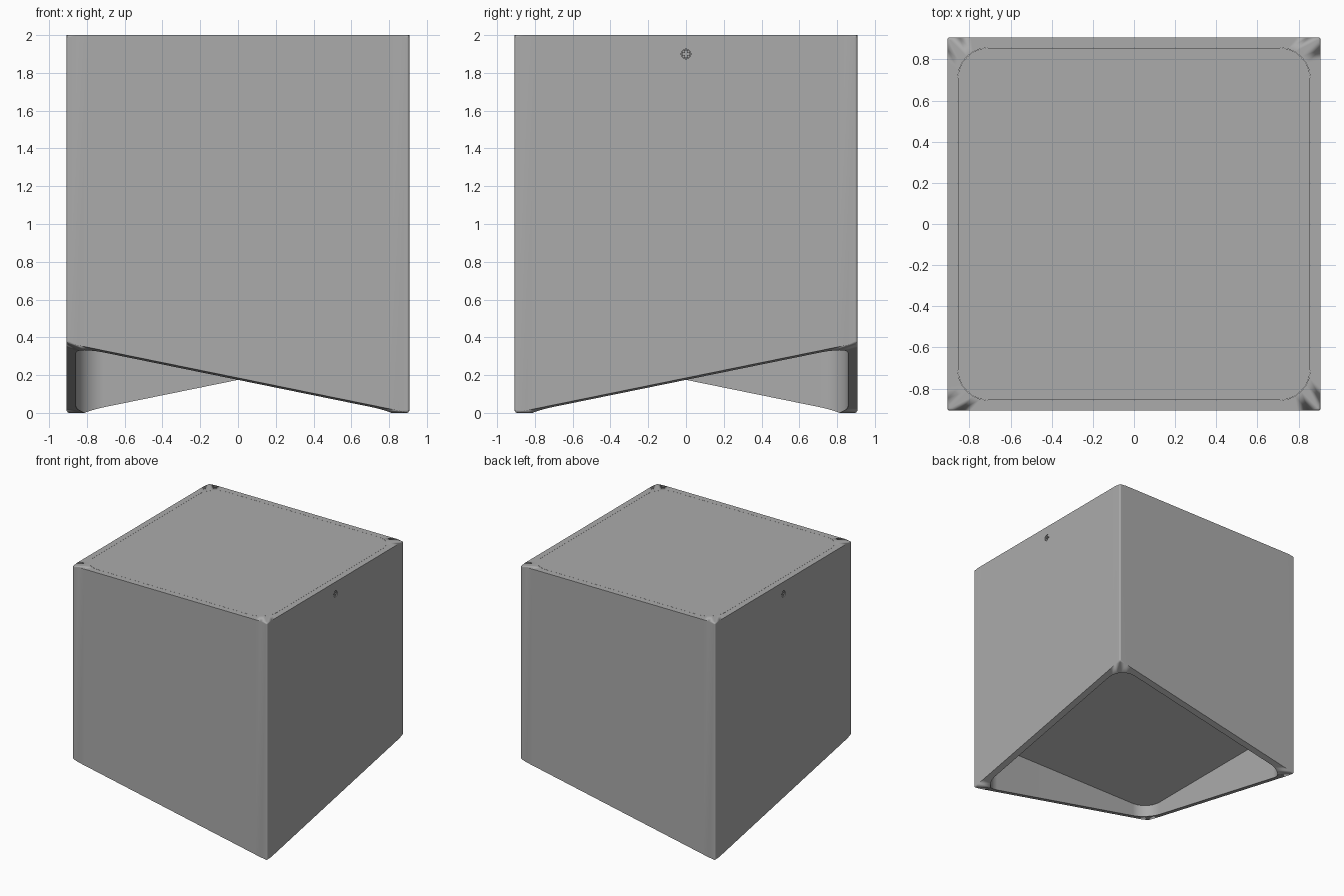
import bpy, bmesh, math
from mathutils import Matrix

if "Cube" in bpy.data.objects:
    bpy.data.objects.remove(bpy.data.objects["Cube"])

HALF, INNER, RADIUS, TOP = 0.907, 0.857, 0.15, 2.0
FLOOR = 0.43         # height of the recessed underside

# Dark grey finish for the sleeve, top panel and screws
dark = bpy.data.materials.new("dark_grey")
dark.diffuse_color = (0.41, 0.41, 0.41, 1)
dark.use_nodes = True
dark.node_tree.nodes["Principled BSDF"].inputs["Base Color"].default_value = dark.diffuse_color


def rounded_square(half, radius, seg=6):
    pts = []
    for k in range(4):
        a0 = k * math.pi / 2
        cx = (half - radius) * (1 if k in (0, 3) else -1)
        cy = (half - radius) * (1 if k in (0, 1) else -1)
        for i in range(seg + 1):
            a = a0 + i * math.pi / 2 / seg
            pts.append((cx + radius * math.cos(a), cy + radius * math.sin(a)))
    return pts


def make(name, bm, mat=None):
    bmesh.ops.recalc_face_normals(bm, faces=bm.faces)
    me = bpy.data.meshes.new(name)
    bm.to_mesh(me)
    bm.free()
    if mat:
        me.materials.append(mat)
    ob = bpy.data.objects.new(name, me)
    bpy.context.collection.objects.link(ob)
    return ob


def cut(ob, cutter):
    m = ob.modifiers.new("cut", 'BOOLEAN')
    m.object, m.operation, m.solver = cutter, 'DIFFERENCE', 'EXACT'


def finish(ob):
    bpy.ops.object.select_all(action='DESELECT')
    ob.select_set(True)
    bpy.context.view_layer.objects.active = ob
    for m in list(ob.modifiers):
        bpy.ops.object.modifier_apply(modifier=m.name)
    bpy.ops.object.shade_smooth_by_angle(angle=math.radians(32))


def cylinder(name, r, depth, x):
    bm = bmesh.new()
    bmesh.ops.create_cone(bm, cap_ends=True, segments=24, radius1=r, radius2=r, depth=depth,
                          matrix=Matrix.Translation((x, 0, 1.9)) @ Matrix.Rotation(math.pi / 2, 4, 'Y'))
    return make(name, bm, dark)


def bar(name, x, size):
    bm = bmesh.new()
    bmesh.ops.create_cube(bm, size=1, matrix=Matrix.Translation((x, 0, 1.9)) @ Matrix.Diagonal((*size, 1)))
    return make(name, bm, dark)


def prism(name, pts, z0, z1, mat):
    bm = bmesh.new()
    lo, hi = [[bm.verts.new((x, y, z)) for x, y in pts] for z in (z0, z1)]
    bm.faces.new(lo)
    bm.faces.new(hi)
    for i in range(len(pts)):
        j = (i + 1) % len(pts)
        bm.faces.new((lo[i], lo[j], hi[j], hi[i]))
    return make(name, bm, mat)


# Square sleeve: lower rim is two slanted planes meeting along a diagonal
def rim_z(x, y):
    return 0.185 * abs(x + y) / HALF


inner = rounded_square(INNER, RADIUS)
outer = [(x * HALF / max(abs(x), abs(y)), y * HALF / max(abs(x), abs(y))) for x, y in inner]
bm = bmesh.new()
rings = [[bm.verts.new((x, y, TOP if up else rim_z(x, y))) for x, y in pts]
         for pts, up in ((outer, 0), (outer, 1), (inner, 1), (inner, 0))]
n = len(inner)
for k in range(4):
    a, b = rings[k], rings[(k + 1) % 4]
    for i in range(n):
        j = (i + 1) % n
        bm.faces.new((a[i], a[j], b[j], b[i]))
# Round over the outside edges only
edges = [bm.edges.get((r[i], r[(i + 1) % n])) for r in rings[:2] for i in range(n)]
edges += [bm.edges.get((rings[0][i], rings[1][i])) for i in range(3, n, 7)]
bmesh.ops.bevel(bm, geom=edges, offset=0.012, segments=4, profile=0.5, affect='EDGES')
shell = make("outer_sleeve", bm, dark)

# Top panel and recessed underside panel filling the bore
fill = rounded_square(INNER - 0.001, RADIUS - 0.001)
finish(prism("top_panel", fill, 1.9, TOP, dark))
finish(prism("underside_panel", fill, FLOOR, FLOOR + 0.1, None))

# Recessed cross-head screws near the top of both sides
cutters = []
for side, label in ((1, "right"), (-1, "left")):
    hole = cylinder(label + "_hole_cutter", 0.026, 0.05, side * HALF)
    cut(shell, hole)
    screw = cylinder(label + "_screw", 0.0235, 0.02, side * (HALF - 0.0145))
    slots = [bar(label + "_slot_cutter", side * (HALF - 0.005), s)
             for s in ((0.018, 0.036, 0.009), (0.018, 0.009, 0.036))]
    for s in slots:
        cut(screw, s)
    finish(screw)
    cutters += [hole] + slots
finish(shell)
wn = shell.modifiers.new("flat_walls", 'WEIGHTED_NORMAL')
wn.keep_sharp = True
for c in cutters:
    bpy.data.objects.remove(c)
